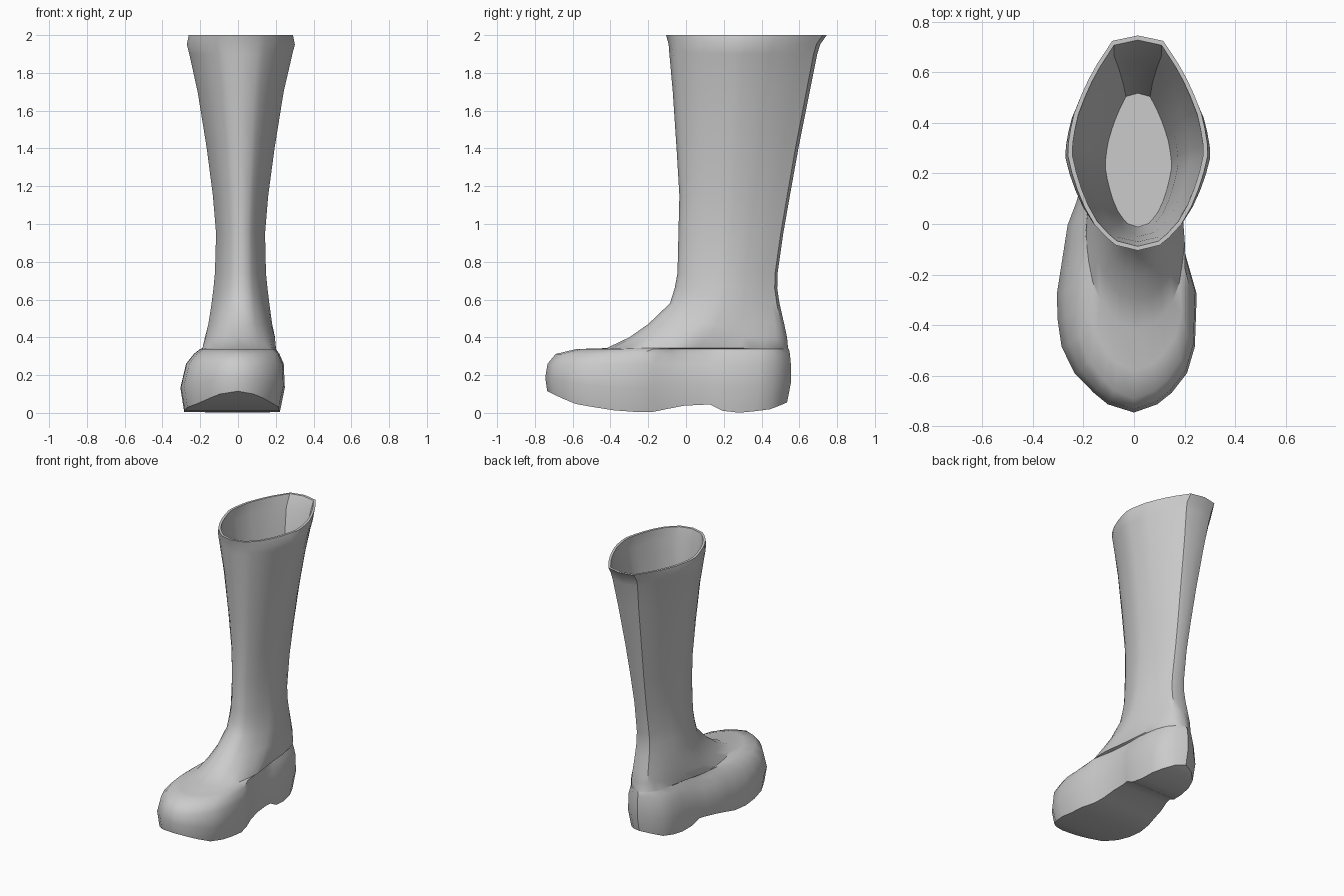
import bpy, bmesh, math

def lerp(table, v):
    """Piecewise linear lookup."""
    if v <= table[0][0]:
        return table[0][1]
    for (a, p), (b, q) in zip(table, table[1:]):
        if v <= b:
            return p + (q - p) * (v - a) / (b - a)
    return table[-1][1]

# Outline half-widths, from the front (0) to the back (1)
U = [0, .025, .06, .12, .2, .28, .36, .44, .5, .57, .64, .68, .73, .8, .87, .93, .975, 1]
SHAFT = [(0, 0), (.025, .31), (.06, .44), (.12, .61), (.2, .75), (.32, .9), (.46, 1),
         (.62, .92), (.77, .74), (.87, .57), (.975, .36), (1, 0)]
FOOT_L = [(0, 0), (.025, .34), (.1, .73), (.22, .98), (.36, 1), (.57, .86), (.65, .73),
          (.75, .63), (.88, .56), (.96, .4), (1, 0)]
FOOT_R = [(0, 0), (.025, .37), (.09, .8), (.2, .97), (.36, 1), (.5, .79), (.62, .73),
          (.75, .79), (.88, .69), (.96, .48), (1, 0)]
# Height of the underside along the foot
SOLE = [(-.735, .115), (-.6, .05), (-.4, .015), (-.2, 0), (-.08, .025), (0, .04),
        (.15, .045), (.2, .005), (.3, 0), (.45, .02), (.535, .055)]

# Rings: z, front y, back y, left width, right width, foot share of the outline
RINGS = [
    (None, -.735, .535, .285, .222, 1),
    (.13, -.745, .555, .305, .248, 1),
    (.26, -.733, .555, .275, .242, 1),
    (.312, -.69, .55, .235, .22, .95),
    (.338, -.58, .545, .205, .205, .75),
    (.343, -.42, .54, .195, .208, .5),
    (.40, -.30, .535, .18, .205, .3),
    (.47, -.20, .52, .16, .185, .1),
    (.58, -.085, .495, .142, .168, 0),
    (.66, -.06, .483, .132, .158, 0),
    (.74, -.045, .485, .124, .15, 0),
    (.95, -.04, .515, .118, .145, 0),
    (1.15, -.035, .55, .135, .162, 0),
    (1.4, -.05, .595, .168, .196, 0),
    (1.7, -.07, .655, .217, .245, 0),
    (1.9, -.088, .695, .262, .292, 0),
    (1.95, -.092, .71, .275, .305, 0),
    (2.0, -.105, .745, .265, .295, 0),
    # rim and lining
    (2.0, -.088, .727, .247, .277, 0),
    (1.92, -.07, .685, .247, .277, 0),
    (1.7, -.05, .635, .197, .225, 0),
    (1.4, -.03, .573, .147, .176, 0),
    (1.12, -.012, .517, .115, .15, 0),
]

def add_ring(bm, index, z, yf, yb, left, right, foot):
    cx = .015 * (1 - foot)
    pts = []
    for side, width, outline in ((-1, left + cx, FOOT_L), (1, right - cx, FOOT_R)):
        row = []
        for u in U:
            w = width * (foot * lerp(outline, u) + (1 - foot) * lerp(SHAFT, u))
            y = yf + (yb - yf) * u
            h = lerp(SOLE, y) if index == 0 else z
            if index == 1:
                h = z + .5 * lerp(SOLE, y)
            row.append((cx + side * w, y, h))
        pts.append(row)
    loop = pts[0] + pts[1][-2:0:-1]
    return [bm.verts.new(p) for p in loop]

def cap(bm, ring):
    """Close a ring with strips running across it."""
    n, last = len(ring), len(U) - 1
    for i in range(last):
        face = [ring[i], ring[i + 1], ring[(n - i - 1) % n], ring[(n - i) % n]]
        bm.faces.new(list(dict.fromkeys(face)))

bm = bmesh.new()
rings = [add_ring(bm, i, *r) for i, r in enumerate(RINGS)]
n = len(rings[0])
for a, b in zip(rings, rings[1:]):
    for i in range(n):
        j = (i + 1) % n
        bm.faces.new((a[i], a[j], b[j], b[i]))
cap(bm, rings[0])      # sole
cap(bm, rings[-1])     # inner floor
bmesh.ops.recalc_face_normals(bm, faces=bm.faces)
mesh = bpy.data.meshes.new("boot")
bm.to_mesh(mesh)
bm.free()

boot = bpy.data.objects.new("boot", mesh)
bpy.context.collection.objects.link(boot)
grey = bpy.data.materials.new("plain grey")
grey.diffuse_color = (.6, .6, .6, 1)
mesh.materials.append(grey)

bpy.context.view_layer.objects.active = boot
boot.select_set(True)
bpy.ops.object.shade_smooth_by_angle(angle=math.radians(40))
